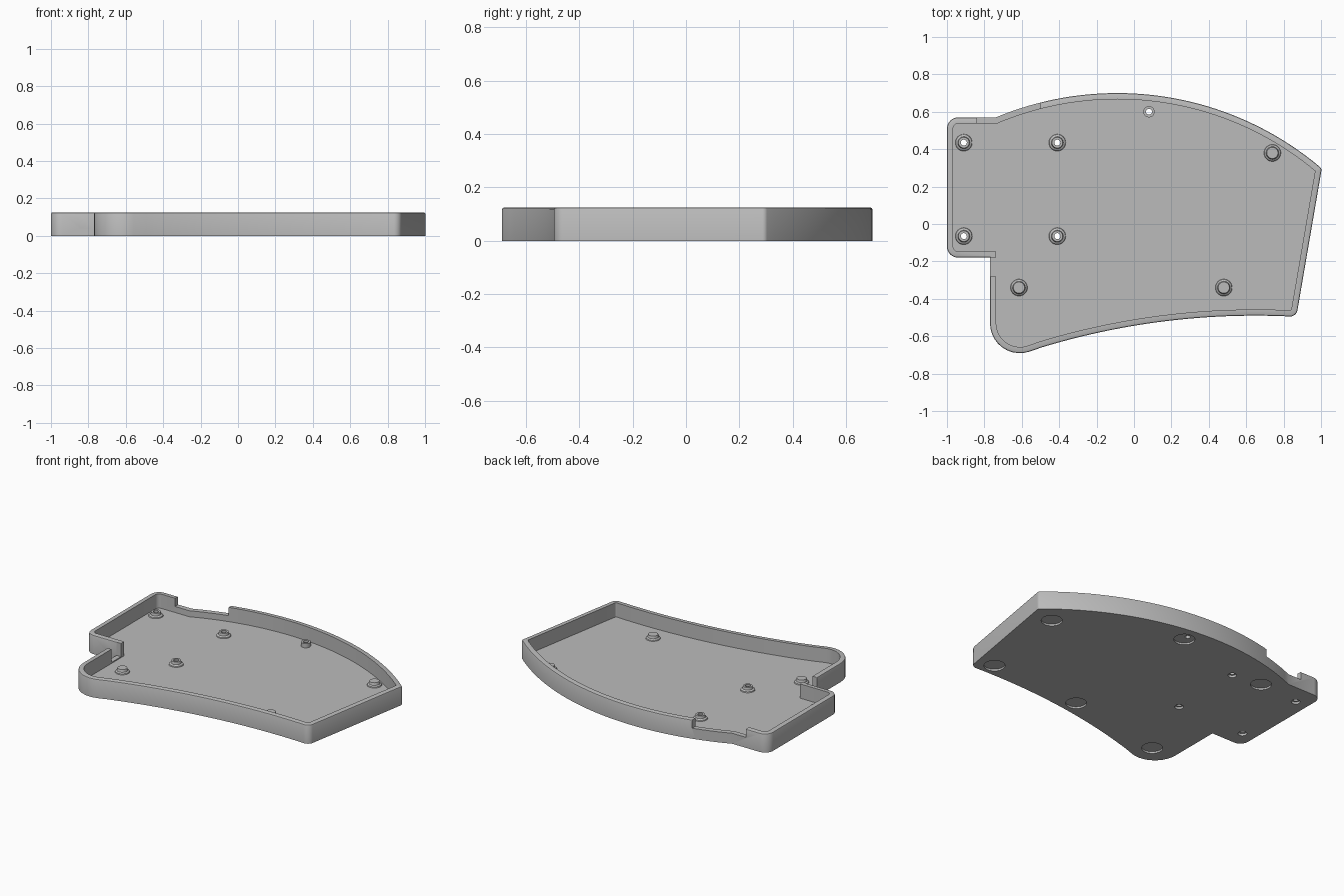
import bpy, bmesh, math
from mathutils import Vector

if "Cube" in bpy.data.objects:
    bpy.data.objects.remove(bpy.data.objects["Cube"])

HEIGHT, FLOOR, WALL = 0.125, 0.03, 0.033

grey = bpy.data.materials.new("light grey plastic")
grey.use_nodes = True
grey.diffuse_color = (0.5, 0.5, 0.5, 1)
grey.node_tree.nodes["Principled BSDF"].inputs["Base Color"].default_value = (0.5, 0.5, 0.5, 1)


def make_object(name, bm):
    bmesh.ops.recalc_face_normals(bm, faces=bm.faces)
    mesh = bpy.data.meshes.new(name)
    bm.to_mesh(mesh)
    bm.free()
    obj = bpy.data.objects.new(name, mesh)
    bpy.context.collection.objects.link(obj)
    mesh.materials.append(grey)
    return obj


def smooth(obj):
    bpy.ops.object.select_all(action='DESELECT')
    obj.select_set(True)
    bpy.context.view_layer.objects.active = obj
    bpy.ops.object.shade_smooth_by_angle(angle=math.radians(25))


def lathe(name, profile, x, y, closed=False, sides=32):
    """Turn (radius, z) points about a vertical axis at x, y."""
    bm = bmesh.new()
    rings = [[bm.verts.new((x + r * math.cos(math.tau * i / sides),
                            y + r * math.sin(math.tau * i / sides), z))
              for i in range(sides)] for r, z in profile]
    pairs = list(zip(rings, rings[1:]))
    if closed:
        pairs.append((rings[-1], rings[0]))
    else:
        bm.faces.new(rings[0])
        bm.faces.new(rings[-1])
    for a, b in pairs:
        for i in range(sides):
            j = (i + 1) % sides
            bm.faces.new((a[i], a[j], b[j], b[i]))
    return make_object(name, bm)


def box(name, lo, hi):
    bm = bmesh.new()
    bmesh.ops.create_cube(bm, size=1)
    for v in bm.verts:
        v.co = [l + (c + 0.5) * (h - l) for l, h, c in zip(lo, hi, v.co)]
    return make_object(name, bm)


def arc(cx, cy, r, sign, x0, x1, n):
    """Points of a circular edge from x0 to x1, without its ends rounded."""
    xs = [x0 + (x1 - x0) * i / n for i in range(n + 1)]
    return [(x, cy + sign * math.sqrt(r * r - (x - cx) ** 2), 0) for x in xs]


# Clockwise plan outline: (x, y, corner radius)
back_edge = arc(-0.09, -0.985, 1.685, 1, -0.74, 1.004, 40)
front_edge = arc(0.65, -4.43, 3.94, 1, 0.868, -0.49, 28)
back_edge[-1] = back_edge[-1][:2] + (0.02,)
front_edge[0] = front_edge[0][:2] + (0.04,)
OUTLINE = ([(-1, -0.18, 0.06), (-1, 0.57, 0.06)] + back_edge + front_edge
           + [(-0.77, -0.755, 0.16), (-0.77, -0.18, 0)])


def outline(inset):
    """Outline moved inward, with its corners rounded."""
    pts = [Vector(p[:2]) for p in OUTLINE]
    n = len(pts)
    moved = []
    for i, p in enumerate(pts):
        d0 = (p - pts[i - 1]).normalized()
        d1 = (pts[(i + 1) % n] - p).normalized()
        n0, n1 = Vector((d0.y, -d0.x)), Vector((d1.y, -d1.x))
        moved.append(p + (n0 + n1) * inset / (1 + n0.dot(n1)))
    result = []
    for i, p in enumerate(moved):
        radius = OUTLINE[i][2]
        if radius == 0:
            result.append(p)
            continue
        radius = max(radius - inset, 0.003)
        a = (moved[i - 1] - p).normalized()
        b = (moved[(i + 1) % n] - p).normalized()
        half = a.angle(b) / 2
        centre = p + (a + b).normalized() * radius / math.sin(half)
        start = p + a * radius / math.tan(half) - centre
        end = p + b * radius / math.tan(half) - centre
        for k in range(11):
            t = k / 10
            sweep = math.pi - 2 * half
            v = (start * math.sin((1 - t) * sweep) + end * math.sin(t * sweep)) / math.sin(sweep)
            result.append(centre + v)
    return result


# Tray: floor and wall with a softened outer rim
bm = bmesh.new()
levels = [(0, 0), (0, HEIGHT - 0.008), (0.0025, HEIGHT - 0.0025), (0.008, HEIGHT),
          (WALL, HEIGHT), (WALL, FLOOR)]
loops = [[bm.verts.new((p.x, p.y, z)) for p in outline(inset)] for inset, z in levels]
for a, b in zip(loops, loops[1:]):
    for i in range(len(a)):
        j = (i + 1) % len(a)
        bm.faces.new((a[i], a[j], b[j], b[i]))
bm.faces.new(loops[0])
bm.faces.new(loops[-1])
tray = make_object("tray", bm)

through_posts = [(x, y) for x in (-0.91, -0.41) for y in (0.435, -0.065)]
solid_posts = [(0.74, 0.38), (-0.615, -0.34), (0.48, -0.34)]
button_post = (0.08, 0.6)
feet = [(0.85, 0.24), (0.09, 0.58), (-0.615, 0.46), (0.765, -0.4), (0.095, -0.43), (-0.605, -0.55)]

# Cutters: wall openings, screw holes and foot recesses
cutters = [box("back_opening", (-0.84, 0.45, 0.07), (-0.5, 0.8, 0.2)),
           box("side_opening", (-0.85, -0.28, 0.037), (-0.7, -0.18, 0.2))]
for x, y in through_posts:
    cutters.append(lathe("screw_hole", [(0.027, -0.05), (0.027, 0.015), (0.016, 0.015), (0.016, 0.06)], x, y))
cutters.append(lathe("button_hole", [(0.016, -0.05), (0.016, 0.06)], *button_post))
for x, y in feet:
    cutters.append(lathe("foot_recess", [(0.064, -0.05), (0.064, 0.012)], x, y))

for cutter in cutters:
    mod = tray.modifiers.new(cutter.name, 'BOOLEAN')
    mod.operation = 'DIFFERENCE'
    mod.solver = 'EXACT'
    mod.object = cutter
graph = bpy.context.evaluated_depsgraph_get()
cut_mesh = bpy.data.meshes.new_from_object(tray.evaluated_get(graph))
tray.modifiers.clear()
tray.data = cut_mesh
for cutter in cutters:
    bpy.data.objects.remove(cutter)
smooth(tray)

# Mounting posts on the floor
base = FLOOR - 0.002
for x, y in through_posts:
    smooth(lathe("screw_post", [(0.016, base), (0.046, base), (0.043, 0.036), (0.032, 0.042),
                                (0.029, 0.058), (0.016, 0.058)], x, y, closed=True))
for x, y in solid_posts:
    smooth(lathe("support_post", [(0.046, base), (0.043, 0.036), (0.034, 0.042),
                                  (0.03, 0.058)], x, y))
smooth(lathe("button_post", [(0.016, base), (0.03, base), (0.03, 0.058), (0.016, 0.058)],
             *button_post, closed=True))
